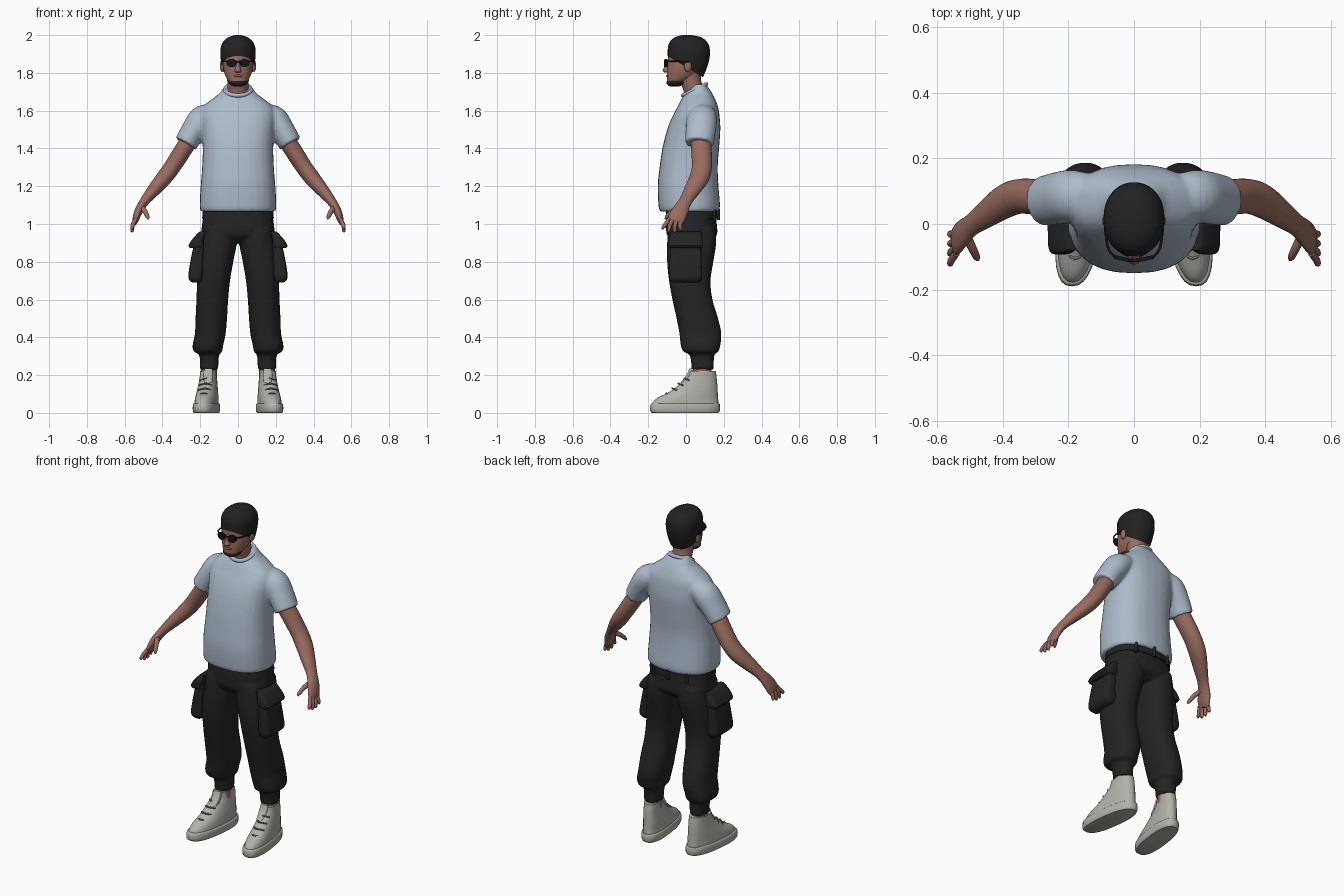
import bpy, bmesh, math
from mathutils import Vector

default_cube = bpy.data.objects.get("Cube")
if default_cube:
    bpy.data.objects.remove(default_cube, do_unlink=True)

parts = []


def material(name, red, green, blue):
    mat = bpy.data.materials.new(name)
    mat.use_nodes = True
    mat.diffuse_color = (red, green, blue, 1)
    mat.node_tree.nodes["Principled BSDF"].inputs["Base Color"].default_value = (red, green, blue, 1)
    return mat


skin = material("skin", .32, .15, .115)
lip = material("lip", .24, .09, .075)
hair_black = material("hair_black", .016, .016, .017)
shirt_blue = material("shirt_blue", .42, .5, .6)
trouser_black = material("trouser_black", .017, .017, .018)
shoe_grey = material("shoe_grey", .45, .44, .4)
lace_grey = material("lace_grey", .16, .16, .15)
lens_black = material("lens_black", .008, .008, .009)


def refine(rows, steps):
    """Smooth interpolation through rows of numbers."""
    out = []
    for i in range(len(rows) - 1):
        quad = (rows[max(i - 1, 0)], rows[i], rows[i + 1], rows[min(i + 2, len(rows) - 1)])
        for k in range(steps):
            t = k / steps
            out.append([.5 * (2 * b + (c - a) * t + (2 * a - 5 * b + 4 * c - d) * t * t
                              + (3 * b - a - 3 * c + d) * t ** 3) for a, b, c, d in zip(*quad)])
    return out + [list(rows[-1])]


def loft(name, rings, mat, side=1, flat=False, power=2, sides=28, steps=4, skew=0):
    """Skin rings of (x, y, z, radius u, radius v); flat rings stay horizontal."""
    rings = refine(rings, steps)
    centres = [Vector(r[:3]) for r in rings]
    whole = (centres[-1] - centres[0]).normalized()
    ref = Vector((0, 0, 1)) if abs(whole.y) > .8 else Vector((0, 1, 0))
    bm = bmesh.new()
    loops = []
    for i, (centre, ring) in enumerate(zip(centres, rings)):
        u, v = Vector((1, 0, 0)), Vector((0, 1, 0))
        if not flat:
            along = (centres[min(i + 1, len(centres) - 1)] - centres[max(i - 1, 0)]).normalized()
            u = along.cross(ref).normalized()
            v = u.cross(along)
        loop = []
        for k in range(sides):
            angle = math.tau * k / sides
            c, s = math.cos(angle), math.sin(angle)
            p = (centre + u * ring[3] * math.copysign(abs(c) ** (2 / power), c)
                 + v * ring[4] * math.copysign(abs(s) ** (2 / power), s))
            loop.append(bm.verts.new((side * (p.x + skew * (.08 - p.y)), p.y, p.z)))
        loops.append(loop)
    for low, high in zip(loops, loops[1:]):
        for k in range(sides):
            n = (k + 1) % sides
            bm.faces.new((low[k], low[n], high[n], high[k]))
    bm.faces.new(loops[0])
    bm.faces.new(loops[-1])
    bmesh.ops.recalc_face_normals(bm, faces=bm.faces)
    mesh = bpy.data.meshes.new(name)
    bm.to_mesh(mesh)
    bm.free()
    obj = bpy.data.objects.new(name, mesh)
    bpy.context.collection.objects.link(obj)
    mesh.materials.append(mat)
    parts.append(obj)
    return obj


def stack(name, rows, mat, **options):
    """Horizontal rings given as (z, x min, x max, y min, y max)."""
    rings = [((a + b) / 2, (c + d) / 2, z, (b - a) / 2, (d - c) / 2) for z, a, b, c, d in rows]
    return loft(name, rings, mat, flat=True, **options)


def centred(name, rows, mat, **options):
    """Horizontal rings given as (z, half width, y min, y max)."""
    return stack(name, [(z, -w, w, a, b) for z, w, a, b in rows], mat, **options)


def tube(name, points, radius, mat, **options):
    return loft(name, [(*p, radius, radius) for p in points], mat, sides=10, **options)


def register(name, mat):
    obj = bpy.context.object
    obj.name = name
    obj.data.materials.append(mat)
    parts.append(obj)
    return obj


def ball(name, location, scale, mat):
    bpy.ops.mesh.primitive_uv_sphere_add(segments=20, ring_count=12, radius=1, location=location)
    bpy.context.object.scale = scale
    return register(name, mat)


def blend(name, objects, voxel, rounds):
    """Join overlapping parts into one continuous cloth surface."""
    bpy.ops.object.select_all(action="DESELECT")
    for obj in objects:
        obj.select_set(True)
        if obj is not objects[0]:
            parts.remove(obj)
    bpy.context.view_layer.objects.active = objects[0]
    bpy.ops.object.join()
    objects[0].name = name
    remesh = objects[0].modifiers.new("Blend", "REMESH")
    remesh.mode = "VOXEL"
    remesh.voxel_size = voxel
    remesh.use_smooth_shade = True
    soften = objects[0].modifiers.new("Soften", "SMOOTH")
    soften.iterations = rounds


SIDES = ((1, "left"), (-1, "right"))

# T-shirt
shirt = [centred("shirt_body", [
    (1.065, .195, -.135, .165), (1.09, .203, -.145, .18), (1.2, .198, -.15, .172),
    (1.3, .19, -.14, .168), (1.4, .187, -.125, .175), (1.5, .192, -.1, .182),
    (1.57, .198, -.072, .178), (1.62, .185, -.045, .17), (1.66, .14, -.025, .155),
    (1.69, .1, -.005, .14), (1.72, .078, .02, .12), (1.74, .065, .04, .105)], shirt_blue, power=2.4)]
for side, label in SIDES:
    shirt.append(loft(label + "_sleeve", [
        (.14, .085, 1.585, .055, .07), (.19, .085, 1.555, .072, .08),
        (.235, .078, 1.495, .066, .08), (.277, .07, 1.425, .062, .076)], shirt_blue, side=side))
blend("shirt", shirt, .009, 5)
bpy.ops.mesh.primitive_torus_add(major_radius=.068, minor_radius=.011, major_segments=32,
                                 minor_segments=10, location=(0, .045, 1.71), rotation=(.45, 0, 0))
register("collar", shirt_blue)

# Trousers
trousers = [centred("hips", [(1.09, .178, -.1, .155), (1, .19, -.105, .163), (.94, .192, -.1, .163),
                             (.9, .15, -.06, .12)], trouser_black, power=2.4)]
for side, label in SIDES:
    trousers.append(stack(label + "_trouser_leg", [
        (.98, .005, .19, -.095, .155), (.9, .006, .2, -.1, .16), (.8, .025, .212, -.1, .145),
        (.7, .042, .217, -.09, .13), (.6, .052, .22, -.072, .14), (.5, .058, .225, -.05, .17),
        (.42, .065, .228, -.035, .187), (.36, .078, .24, -.028, .182), (.325, .084, .235, -.015, .172),
        (.305, .1, .205, .02, .15), (.23, .105, .2, .03, .147)], trouser_black, side=side, power=2.3))
blend("trousers", trousers, .008, 3)
centred("waistband", [(1.03, .19, -.108, .167), (1.09, .184, -.104, .162)], trouser_black, power=2.4)
for x in (-.11, 0, .11):
    y = .172 - abs(x) * .2
    tube("belt_loop", [(x, y, 1.02), (x, y, 1.08)], .009, trouser_black, steps=1)

for side, label in SIDES:
    # Cargo pockets
    stack(label + "_pocket", [(.69, .2, .243, -.075, .07), (.715, .19, .262, -.09, .085),
                              (.78, .185, .256, -.088, .083), (.9, .18, .232, -.083, .08)],
          trouser_black, side=side, power=5)
    stack(label + "_pocket_flap", [(.872, .19, .25, -.088, .084), (.885, .185, .263, -.093, .09),
                                   (.925, .18, .238, -.09, .086), (.96, .17, .204, -.08, .08)],
          trouser_black, side=side, power=5, steps=2)

    # Arms and hands
    loft(label + "_arm", [
        (.24, .075, 1.47, .046, .052), (.295, .082, 1.385, .046, .054), (.35, .084, 1.3, .044, .053),
        (.395, .068, 1.24, .042, .052), (.45, .03, 1.175, .034, .042), (.495, -.003, 1.12, .025, .034),
        (.523, -.028, 1.075, .022, .042), (.54, -.05, 1.03, .018, .045), (.546, -.06, 1.005, .01, .036)],
        skin, side=side)
    for i, finger in enumerate(("index", "middle", "ring", "little")):
        base, tip = -.09 + i * .022, -.122 + i * .031
        low = (.972, .958, .957, .968)[i]
        loft(f"{label}_{finger}_finger", [
            (.542, base, 1.025, .011, .011), (.557, (base + tip) / 2 - .005, .995, .011, .011),
            (.56, tip, low + .008, .009, .009), (.558, tip, low, .004, .004)], skin, side=side, sides=10)
    loft(label + "_thumb", [(.512, -.035, 1.09, .014, .018), (.492, -.075, 1.065, .013, .013),
                            (.48, -.1, 1.04, .011, .011), (.475, -.11, 1.025, .004, .004)],
         skin, side=side, sides=10)

    # Ankles and shoes
    stack(label + "_ankle", [(.17, .112, .195, .035, .135), (.25, .112, .195, .035, .135)], skin, side=side)
    stack(label + "_sole", [(0, .096, .218, -.18, .172), (.012, .091, .223, -.19, .18),
                            (.042, .091, .223, -.188, .18), (.05, .096, .218, -.182, .176)],
          shoe_grey, side=side, skew=.12, power=2.5, steps=2)
    stack(label + "_shoe_upper", [
        (.03, .097, .217, -.18, .174), (.055, .098, .216, -.176, .172), (.08, .1, .214, -.15, .17),
        (.11, .103, .211, -.09, .168), (.15, .109, .206, -.036, .166), (.19, .113, .202, .008, .162),
        (.222, .114, .2, .02, .157)], shoe_grey, side=side, skew=.12, power=2.3)
    stack(label + "_shoe_tongue", [(.16, .135, .179, -.03, .03), (.2, .132, .182, .002, .04),
                                   (.235, .136, .178, .018, .04)], shoe_grey, side=side, power=3)
    for i in range(4):
        z = .1 + i * .026
        y = -.09 + (z - .11) * 1.25
        x = .157 + .12 * (.08 - y)
        tube(label + "_lace", [(x - .034, y + .022, z - .006), (x, y - .003, z + .004),
                               (x + .034, y + .022, z - .006)], .0045, lace_grey, side=side)

    # Ears and glasses
    ball(label + "_ear", (side * .084, .01, 1.835), (.012, .02, .03), skin)
    bpy.ops.mesh.primitive_cylinder_add(vertices=28, radius=1, depth=1, location=(side * .035, -.106, 1.852),
                                        rotation=(math.pi / 2, 0, side * .22))
    bpy.context.object.scale = (.026, .021, .012)
    register(label + "_lens", lens_black)
    tube(label + "_temple", [(.058, -.1, 1.862), (.08, -.07, 1.862), (.09, .015, 1.858)],
         .004, lens_black, side=side)
tube("glasses_bridge", [(-.016, -.112, 1.86), (.016, -.112, 1.86)], .004, lens_black)

# Head and neck
centred("neck", [(1.62, .055, 0, .11), (1.7, .056, -.012, .1), (1.76, .057, -.03, .08),
                 (1.82, .06, -.03, .08)], skin)
centred("head", [(1.735, .026, -.092, -.035), (1.75, .046, -.1, -.005), (1.78, .065, -.101, .05),
                 (1.82, .077, -.1, .085), (1.87, .082, -.096, .105), (1.92, .08, -.09, .11),
                 (1.96, .06, -.065, .085)], skin, power=2.2)
centred("nose", [(1.803, .012, -.115, -.08), (1.812, .018, -.124, -.08), (1.835, .011, -.114, -.08),
                 (1.868, .009, -.1, -.08)], skin, sides=16)
ball("lips", (0, -.096, 1.784), (.025, .009, .008), lip)
centred("chin_beard", [(1.729, .024, -.088, -.035), (1.738, .042, -.099, -.01), (1.748, .05, -.104, 0),
                       (1.757, .05, -.1, 0)], hair_black, power=2.2)

# Hair cap, cut along a slanted hairline
hair = centred("hair", [
    (1.76, .068, -.06, .08), (1.8, .08, -.085, .1), (1.85, .089, -.094, .118), (1.9, .093, -.097, .127),
    (1.94, .09, -.095, .123), (1.97, .075, -.082, .106), (1.99, .048, -.055, .076),
    (2, .015, -.02, .03)], hair_black, power=2.15, sides=36)
bm = bmesh.new()
bm.from_mesh(hair.data)
bmesh.ops.bisect_plane(bm, geom=bm.verts[:] + bm.edges[:] + bm.faces[:], plane_co=(0, -.095, 1.888),
                       plane_no=(0, .6, 1), clear_inner=True)
bm.to_mesh(hair.data)
bm.free()

# Shading
bpy.ops.object.select_all(action="DESELECT")
for obj in parts:
    obj.select_set(True)
bpy.context.view_layer.objects.active = parts[0]
bpy.ops.object.shade_smooth_by_angle(angle=math.radians(45))
